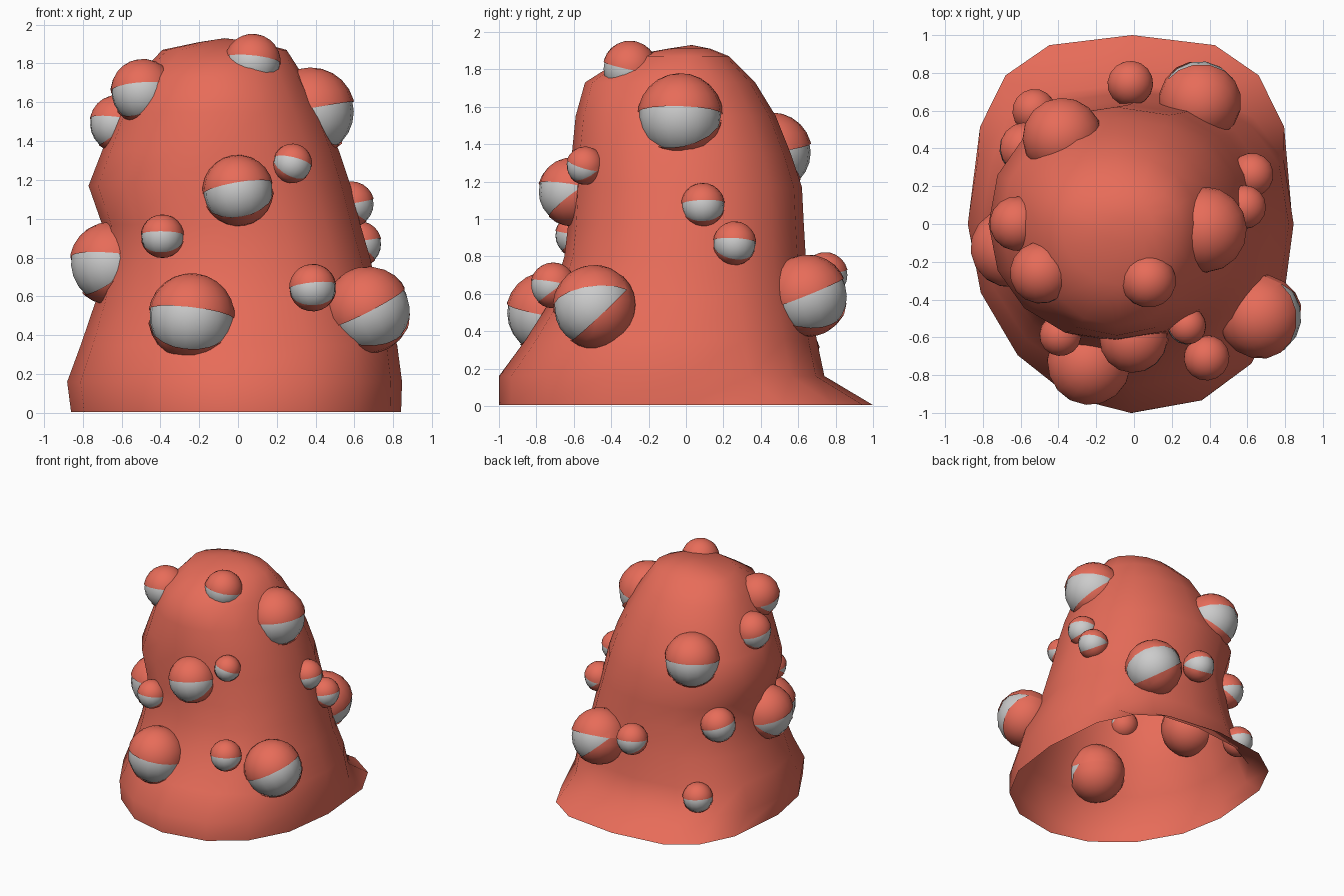
import bpy, bmesh
from math import sin, cos, pi, radians
from mathutils import Matrix, Vector

if "Cube" in bpy.data.objects:
    bpy.data.objects.remove(bpy.data.objects["Cube"])

red = bpy.data.materials.new("red_skin")
red.diffuse_color = (0.8, 0.15, 0.1, 1)
red.use_nodes = True
red.node_tree.nodes["Principled BSDF"].inputs["Base Color"].default_value = red.diffuse_color


def finish(bm, name, mat=None):
    bmesh.ops.remove_doubles(bm, verts=bm.verts, dist=0.0005)
    bmesh.ops.recalc_face_normals(bm, faces=bm.faces)
    me = bpy.data.meshes.new(name)
    bm.to_mesh(me)
    bm.free()
    ob = bpy.data.objects.new(name, me)
    bpy.context.collection.objects.link(ob)
    if mat:
        me.materials.append(mat)
    for p in me.polygons:
        p.use_smooth = True
    return ob


def spow(v, n):
    return (1 if v >= 0 else -1) * abs(v) ** (2 / n)


# Body: open-bottomed lumpy mound
# z, left, right, front, back, squareness of back, front left, front right
rings = [
    (0.005, -0.86, 0.84, -1.00, 1.00, 2.9, 1.9, 2.3),
    (0.16, -0.88, 0.845, -1.00, 0.74, 2.5, 1.9, 2.3),
    (0.35, -0.81, 0.82, -0.86, 0.70, 2.4, 2.0, 2.3),
    (0.57, -0.735, 0.73, -0.72, 0.66, 2.3, 2.2, 2.3),
    (0.80, -0.69, 0.68, -0.65, 0.64, 2.2, 2.2, 2.2),
    (0.97, -0.70, 0.63, -0.63, 0.63, 2.2, 2.2, 2.2),
    (1.17, -0.77, 0.58, -0.62, 0.62, 2.2, 2.1, 2.2),
    (1.35, -0.70, 0.52, -0.61, 0.56, 2.2, 2.1, 2.2),
    (1.55, -0.62, 0.44, -0.59, 0.48, 2.1, 2.1, 2.1),
    (1.73, -0.52, 0.34, -0.54, 0.37, 2.1, 2.1, 2.1),
    (1.87, -0.39, 0.25, -0.32, 0.23, 2.0, 2.0, 2.0),
    (1.91, -0.20, 0.10, -0.10, 0.13, 2.0, 2.0, 2.0),
]
SEG = 16
bm = bmesh.new()
rows = []
for z, l, r, f, b, nb, nl, nr in rings:
    mx = (l + r) / 2
    row = []
    for i in range(SEG):
        a = 2 * pi * i / SEG - pi / 2
        n = nb if sin(a) > 0.01 else nl if cos(a) < 0 else nr
        c, s = spow(cos(a), n), spow(sin(a), n)
        row.append(bm.verts.new((mx + c * (r - l) / 2, s * (b if s > 0 else -f), z)))
    rows.append(row)
for p, q in zip(rows, rows[1:]):
    for i in range(SEG):
        j = (i + 1) % SEG
        bm.faces.new((p[i], p[j], q[j], q[i]))
tip = bm.verts.new((-0.07, 0.03, 1.93))
for i in range(SEG):
    bm.faces.new((rows[-1][i], rows[-1][(i + 1) % SEG], tip))
finish(bm, "body", red)


# Eye: grey ball inside red upper and lower lids; the opening is a wedge that
# starts behind the ball's centre, so the grey band reaches round the sides
def eye(k, x, y, z, r, yaw, roll=0):
    m = (Matrix.Translation((x, y, z)) @ Matrix.Rotation(radians(yaw), 4, 'Z')
         @ Matrix.Rotation(radians(roll), 4, 'X'))
    bm = bmesh.new()
    bmesh.ops.create_uvsphere(bm, u_segments=16, v_segments=12, radius=r * 0.985)
    finish(bm, f"eyeball_{k}").matrix_world = m

    apex = Vector((-0.35 * r, 0, 0))
    for part, ang, sign in (("upper_lid", radians(10), 1), ("lower_lid", radians(-36), -1)):
        bm = bmesh.new()
        bmesh.ops.create_uvsphere(bm, u_segments=16, v_segments=12, radius=r * 1.02)
        # keep what lies beyond the wedge plane, and this lid's half of the back
        edge_normal = Vector((-sin(ang), 0, cos(ang))) * sign
        for nrm in (edge_normal, Vector((0, 0, sign))):
            bmesh.ops.bisect_plane(bm, geom=bm.verts[:] + bm.edges[:] + bm.faces[:],
                                   plane_co=apex, plane_no=nrm, clear_inner=True)
        finish(bm, f"{part}_{k}", red).matrix_world = m


# x, y, z, radius, facing direction, roll
eyes = [
    (-0.24, -0.74, 0.495, 0.22, -95, -6),
    (-0.39, -0.59, 0.91, 0.11, -95, 0),
    (0.00, -0.61, 1.145, 0.18, -92, 10),
    (0.28, -0.54, 1.285, 0.10, -70, -18),
    (0.385, -0.71, 0.645, 0.12, -85, 5),
    (0.67, -0.49, 0.53, 0.22, -55, 26),
    (-0.655, -0.13, 0.77, 0.21, -150, 8),
    (-0.49, -0.26, 1.655, 0.165, -120, 10),
    (-0.62, 0.00, 1.49, 0.145, -165, 8),
    (0.075, -0.30, 1.805, 0.145, -80, -8),
    (0.375, -0.03, 1.55, 0.225, -20, 2),
    (0.585, 0.09, 1.075, 0.115, 0, 2),
    (0.625, 0.26, 0.87, 0.115, 10, -5),
    (0.35, 0.65, 0.59, 0.215, 35, 20),
    (-0.38, 0.46, 1.355, 0.21, 115, 0),
    (-0.58, 0.40, 0.84, 0.135, 140, 14),
    (-0.02, 0.745, 0.70, 0.12, 85, 5),
    (-0.53, 0.60, 0.29, 0.115, 120, 4),
]
for k, e in enumerate(eyes, 1):
    eye(k, *e)
